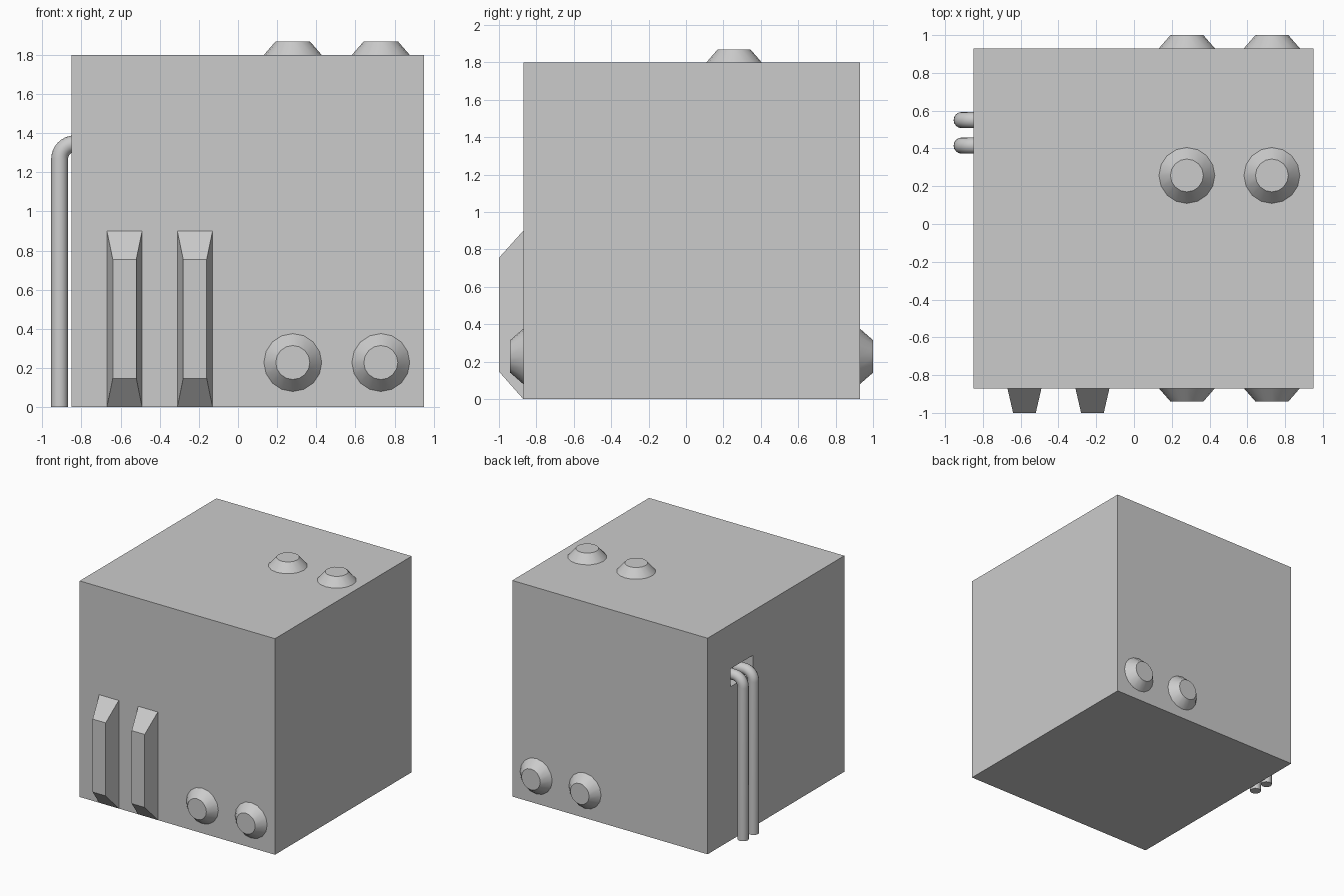
import bpy, bmesh, math
from mathutils import Matrix, Vector

if "Cube" in bpy.data.objects:
    bpy.data.objects.remove(bpy.data.objects["Cube"])


def add_mesh(name, bm):
    bmesh.ops.recalc_face_normals(bm, faces=bm.faces)
    mesh = bpy.data.meshes.new(name)
    bm.to_mesh(mesh)
    bm.free()
    obj = bpy.data.objects.new(name, mesh)
    bpy.context.collection.objects.link(obj)
    return obj


def activate(obj):
    bpy.ops.object.select_all(action='DESELECT')
    obj.select_set(True)
    bpy.context.view_layer.objects.active = obj


def smooth(obj):
    activate(obj)
    bpy.ops.object.shade_smooth_by_angle(angle=math.radians(30))


def box(name, lo, hi):
    lo, hi = Vector(lo), Vector(hi)
    bm = bmesh.new()
    bmesh.ops.create_cube(bm, size=1, matrix=Matrix.Translation((lo + hi) / 2)
                          @ Matrix.Diagonal((*(hi - lo), 1)))
    return add_mesh(name, bm)


# Main block with a small recess on its left side for the pipes
body = box("body", (-0.85, -0.87, 0), (0.95, 0.93, 1.8))
cutter = box("pipe_recess_cutter", (-1.0, 0.335, 1.28), (-0.75, 0.625, 1.43))
cutter.hide_render = True
mod = body.modifiers.new("pipe_recess", 'BOOLEAN')
mod.operation = 'DIFFERENCE'
mod.object = cutter
mod.solver = 'EXACT'
activate(body)
bpy.ops.object.modifier_apply(modifier=mod.name)
bpy.data.objects.remove(cutter)


# Tapered round studs on the front, back and top
def stud(name, base, direction):
    direction = Vector(direction)
    bm = bmesh.new()
    rot = direction.to_track_quat('Z', 'Y').to_matrix().to_4x4()
    bmesh.ops.create_cone(bm, cap_ends=True, segments=16, radius1=0.148,
                          radius2=0.087, depth=0.07,
                          matrix=Matrix.Translation(Vector(base) + direction * 0.035) @ rot)
    smooth(add_mesh(name, bm))


for i, x in enumerate((0.28, 0.73), 1):
    stud(f"front_stud_{i}", (x, -0.87, 0.228), (0, -1, 0))
    stud(f"back_stud_{i}", (x, 0.93, 0.228), (0, 1, 0))
    stud(f"top_stud_{i}", (x, 0.257, 1.8), (0, 0, 1))

# Chamfered upright bars on the front
for i, x in enumerate((-0.58, -0.22), 1):
    bm = bmesh.new()
    rings = []
    for y, half, z0, z1 in ((-0.87, 0.09, 0, 0.9), (-1.0, 0.06, 0.147, 0.755)):
        rings.append([bm.verts.new((x + sx * half, y, z))
                      for sx, z in ((-1, z0), (1, z0), (1, z1), (-1, z1))])
    bm.faces.new(rings[0])
    bm.faces.new(rings[1])
    for k in range(4):
        n = (k + 1) % 4
        bm.faces.new((rings[0][k], rings[0][n], rings[1][n], rings[1][k]))
    add_mesh(f"front_bar_{i}", bm)

# Pipes rising from the floor and bending into the recess
bend = 0.078
path = [(-0.912, 0)]
for k in range(9):
    a = math.pi - k * math.pi / 16
    path.append((-0.912 + bend + bend * math.cos(a), 1.268 + bend * math.sin(a)))
path.append((-0.75, 1.268 + bend))
for i, y in enumerate((0.415, 0.55), 1):
    curve = bpy.data.curves.new(f"pipe_{i}", 'CURVE')
    curve.dimensions = '3D'
    curve.bevel_depth = 0.043
    curve.bevel_resolution = 6
    curve.use_fill_caps = True
    spline = curve.splines.new('POLY')
    spline.points.add(len(path) - 1)
    for p, (x, z) in zip(spline.points, path):
        p.co = (x, y, z, 1)
    pipe = bpy.data.objects.new(f"pipe_{i}", curve)
    bpy.context.collection.objects.link(pipe)
    activate(pipe)
    bpy.ops.object.convert(target='MESH')
    smooth(bpy.context.object)
